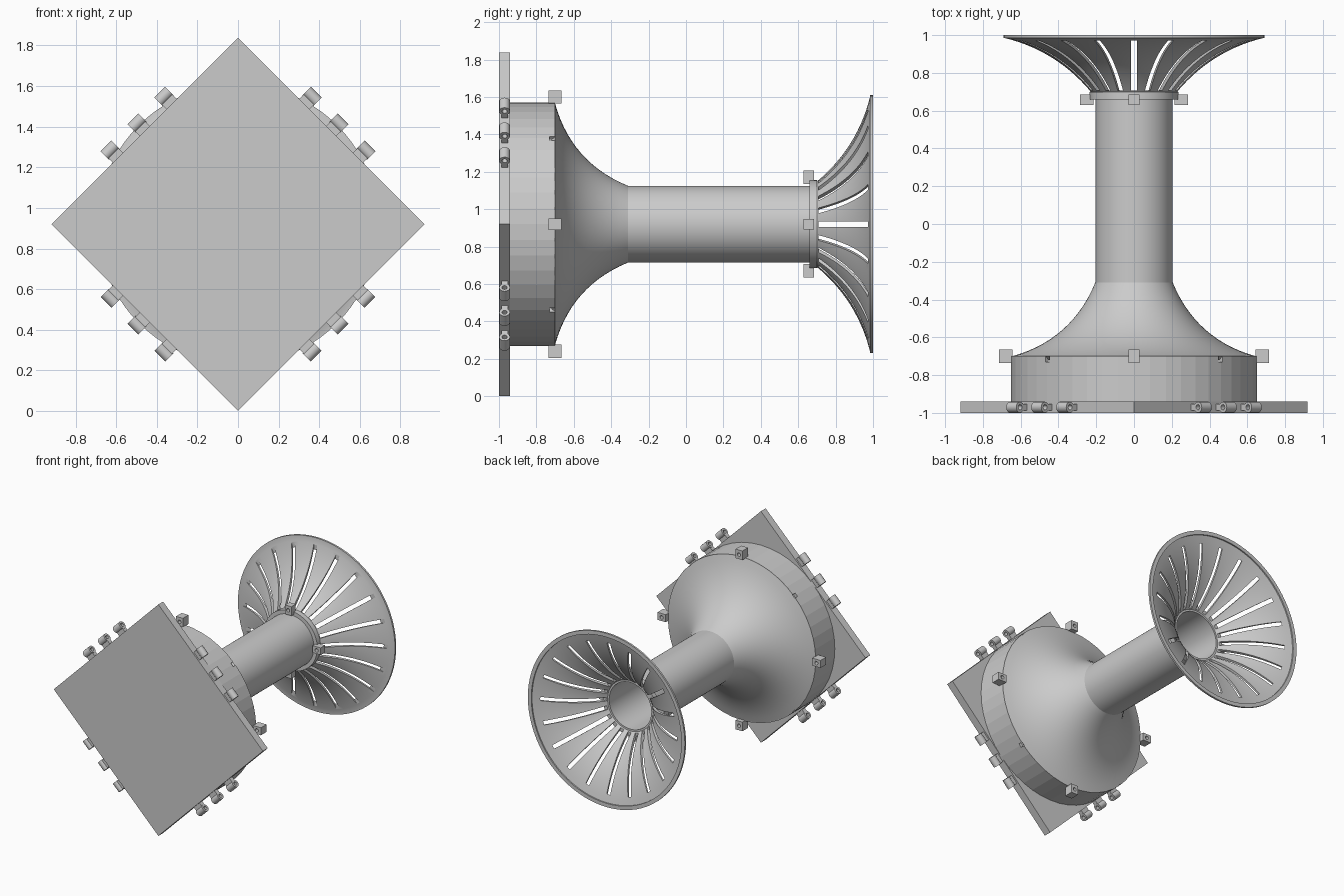
import bpy, bmesh, math
from mathutils import Matrix, Vector

if "Cube" in bpy.data.objects:
    bpy.data.objects.remove(bpy.data.objects["Cube"])

CZ = 0.92  # height of the horn axis, which runs along y


def finish(name, bm, smooth=True):
    bmesh.ops.recalc_face_normals(bm, faces=bm.faces)
    me = bpy.data.meshes.new(name)
    bm.to_mesh(me)
    bm.free()
    ob = bpy.data.objects.new(name, me)
    bpy.context.collection.objects.link(ob)
    if smooth:
        smooth_it(ob)
    return ob


def activate(ob):
    bpy.ops.object.select_all(action='DESELECT')
    ob.select_set(True)
    bpy.context.view_layer.objects.active = ob


def smooth_it(ob):
    activate(ob)
    bpy.ops.object.shade_smooth_by_angle(angle=math.radians(30))


def spoke(deg):
    # local z points outward from the axis at this angle
    return Matrix.Translation((0, 0, CZ)) @ Matrix.Rotation(math.radians(deg), 4, 'Y')


def lathe(name, profile, n=80, smooth=True):
    # closed (radius, y) profile spun around the horn axis
    bm = bmesh.new()
    rings = []
    for i in range(n):
        a = 2 * math.pi * i / n
        rings.append([bm.verts.new((r * math.sin(a), y, CZ + r * math.cos(a))) for r, y in profile])
    m = len(profile)
    for i in range(n):
        p, q = rings[i], rings[(i + 1) % n]
        for j in range(m):
            k = (j + 1) % m
            bm.faces.new((p[j], p[k], q[k], q[j]))
    return finish(name, bm, smooth)


def curve(p, q, sag, n=14):
    # concave arc from p to q, bulging toward the axis
    p, q = Vector(p), Vector(q)
    d = (q - p).normalized()
    c = (p + q) / 2 + Vector((-d.y, d.x)) * 2 * sag
    pts = []
    for i in range(n + 1):
        t = i / n
        pts.append(tuple((1 - t) ** 2 * p + 2 * t * (1 - t) * c + t * t * q))
    return pts


def block(bm, mat, size):
    bmesh.ops.create_cube(bm, size=1, matrix=mat @ Matrix.Diagonal((*size, 1)))


def drilled(bm, mat, hx, hz, hole, length, square, n=16):
    # block or cylinder along local y with a round hole through it
    rings = []
    for y, outer in ((-1, 1), (1, 1), (1, 0), (-1, 0)):
        ring = []
        for i in range(n):
            a = 2 * math.pi * i / n
            c, s = math.cos(a), math.sin(a)
            k = 1 / max(abs(c), abs(s)) if square else 1
            x, z = (hx * k * c, hz * k * s) if outer else (hole * c, hole * s)
            ring.append(bm.verts.new(mat @ Vector((x, y * length / 2, z))))
        rings.append(ring)
    for r in range(4):
        p, q = rings[r], rings[(r + 1) % 4]
        for i in range(n):
            j = (i + 1) % n
            bm.faces.new((p[i], p[j], q[j], q[i]))


def cut(ob, cutter):
    mod = ob.modifiers.new("cut", 'BOOLEAN')
    mod.operation, mod.solver, mod.object = 'DIFFERENCE', 'EXACT', cutter
    activate(ob)
    bpy.ops.object.modifier_apply(modifier=mod.name)
    bpy.data.objects.remove(cutter)


# square mounting plate standing on its corner
bm = bmesh.new()
block(bm, spoke(45) @ Matrix.Translation((0, -0.97, 0)), (1.30, 0.06, 1.30))
finish("mounting_plate", bm, False)

# three hinge knuckles on each plate edge
bm = bmesh.new()
for k in range(4):
    for off in (-0.187, 0, 0.187):
        at = spoke(45 + 90 * k)
        drilled(bm, at @ Matrix.Translation((off, -0.97, 0.703)) @ Matrix.Rotation(math.pi / 2, 4, 'Z'),
                0.029, 0.029, 0.014, 0.075, False)
        block(bm, at @ Matrix.Translation((off, -0.97, 0.662)), (0.07, 0.035, 0.05))
finish("hinge_knuckles", bm)

# drum with four small notches in its rim
drum = lathe("drum", [(0.65, -0.94), (0.65, -0.70), (0.625, -0.70), (0.625, -0.94)], 48, False)
bm = bmesh.new()
for k in range(4):
    block(bm, spoke(45 + 90 * k) @ Matrix.Translation((0, -0.71, 0.64)), (0.03, 0.04, 0.06))
cut(drum, finish("notch_cutter", bm, False))

# bell narrowing from the drum to the tube
lathe("bell", curve((0.645, -0.70), (0.205, -0.31), 0.072)
      + curve((0.625, -0.72), (0.185, -0.31), 0.072)[::-1])

# straight tube and its end collar
lathe("tube", [(0.205, -0.31), (0.205, 0.70), (0.185, 0.70), (0.185, -0.31)])
lathe("collar", [(0.20, 0.66), (0.235, 0.66), (0.235, 0.70), (0.20, 0.70)])

# flared mouth with twenty radial slots
flare = lathe("flared_mouth", curve((0.225, 0.695), (0.685, 0.985), 0.045)
              + [(0.69, 0.985), (0.69, 1.0), (0.66, 1.0)]
              + curve((0.195, 0.695), (0.66, 0.99), 0.045)[::-1])
bm = bmesh.new()
for k in range(20):
    block(bm, spoke(18 * k) @ Matrix.Translation((0, 0.84, 0.50)), (0.03, 0.265, 0.62))
cut(flare, finish("slot_cutter", bm, False))
smooth_it(flare)

# drilled lugs around the drum rim and the collar
for name, r, y, hx, length in (("drum_lugs", 0.68, -0.70, 0.03, 0.07),
                               ("collar_lugs", 0.25, 0.657, 0.028, 0.055)):
    bm = bmesh.new()
    for k in range(4):
        drilled(bm, spoke(90 * k) @ Matrix.Translation((0, y, r)), hx, 0.036, 0.014, length, True)
    finish(name, bm)
